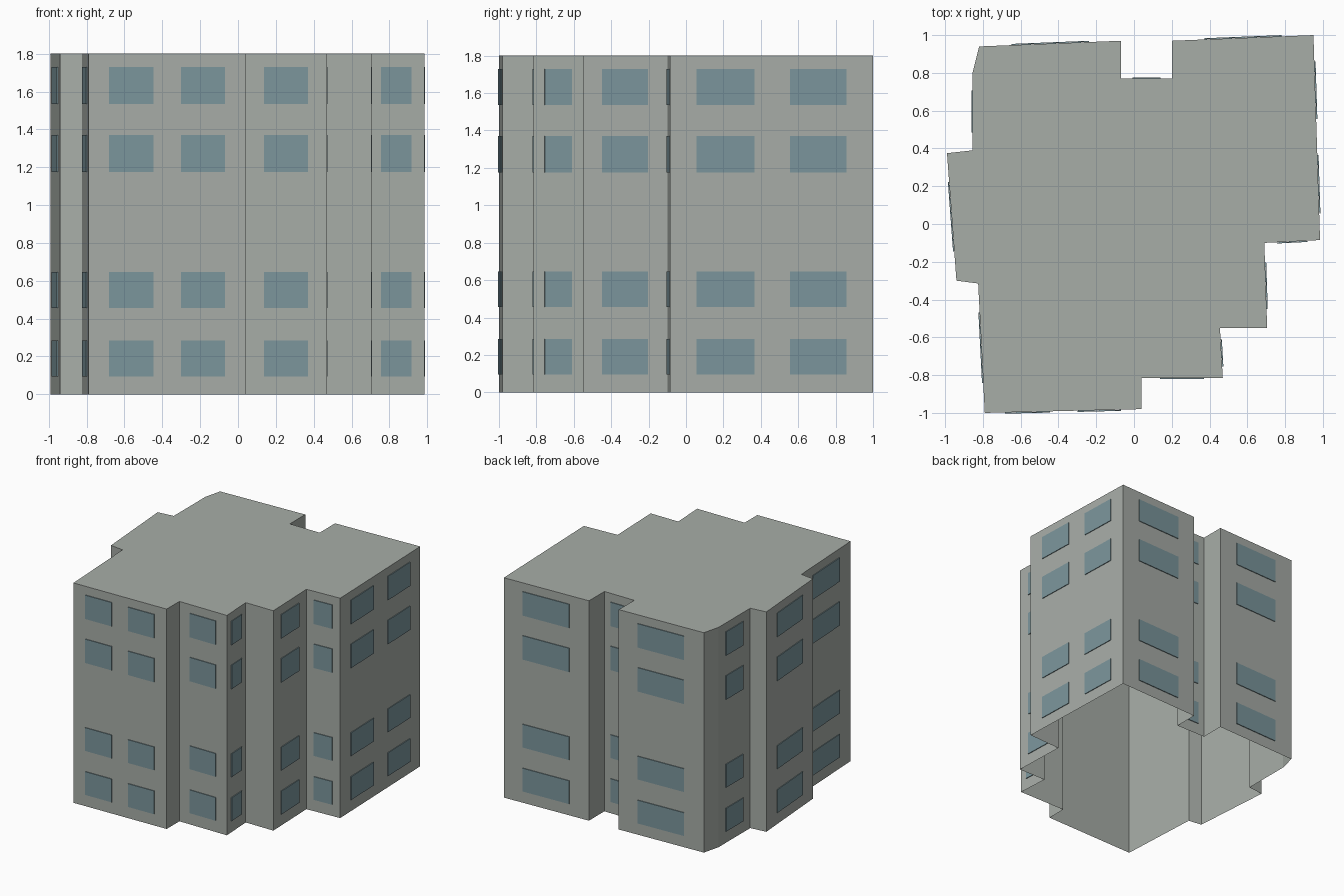
import bpy
import bmesh
from mathutils import Matrix, Vector

# Remove the default object
default = bpy.data.objects.get("Cube")
if default:
    bpy.data.objects.remove(default, do_unlink=True)

HEIGHT = 1.8
PLATE = 0.006

# Footprint corners, clockwise from the back; each entry is the corner
# and the number of window columns on the wall that starts there
FOOTPRINT = [
    (-0.82, 0.94, 1), (-0.07, 0.97, 0), (-0.07, 0.77, 1), (0.2, 0.77, 0),
    (0.2, 0.97, 1), (0.95, 1, 2), (0.985, -0.085, 1), (0.69, -0.1, 1),
    (0.705, -0.55, 0), (0.455, -0.55, 1), (0.47, -0.815, 1), (0.04, -0.815, 0),
    (0.04, -0.98, 2), (-0.79, -1, 1), (-0.825, -0.315, 0), (-0.94, -0.3, 1),
    (-0.99, 0.375, 0), (-0.855, 0.39, 1), (-0.855, 0.8, 0),
]

# Window spans along a wall (as fractions), by number of columns
COLUMNS = {0: [], 1: [(0.23, 0.775)], 2: [(0.13, 0.41), (0.585, 0.87)]}

# Bottom and top of each window row
ROWS = [(0.095, 0.285), (0.455, 0.645), (1.175, 1.37), (1.535, 1.73)]


def make_material(name, color):
    mat = bpy.data.materials.new(name)
    mat.use_nodes = True
    mat.diffuse_color = (*color, 1)
    for node in mat.node_tree.nodes:
        if node.type == "BSDF_PRINCIPLED":
            node.inputs["Base Color"].default_value = (*color, 1)
    return mat


def make_object(name, bm, mat):
    mesh = bpy.data.meshes.new(name)
    bm.to_mesh(mesh)
    bm.free()
    mesh.materials.append(mat)
    obj = bpy.data.objects.new(name, mesh)
    bpy.context.scene.collection.objects.link(obj)
    return obj


def add_plate(bm, start, end, span, row):
    """Thin box lying just outside the wall from start to end."""
    along = end - start
    direction = along.normalized()
    outward = Vector((-direction.y, direction.x, 0))
    center = start + along * (sum(span) / 2) + outward * (PLATE * 0.6)
    center.z = sum(row) / 2
    axes = Matrix((direction, outward, Vector((0, 0, 1)))).transposed().to_4x4()
    size = Matrix.Diagonal((along.length * (span[1] - span[0]), PLATE, row[1] - row[0], 1))
    bmesh.ops.create_cube(bm, size=1, matrix=Matrix.Translation(center) @ axes @ size)


wall_grey = make_material("wall grey", (0.39, 0.42, 0.39))
window_blue = make_material("window blue grey", (0.2, 0.305, 0.335))

corners = [Vector((x, y, 0)) for x, y, _ in FOOTPRINT]
count = len(corners)

# Building shell: outer walls and flat roof, open underneath
shell = bmesh.new()
low = [shell.verts.new(c) for c in corners]
high = [shell.verts.new(c + Vector((0, 0, HEIGHT))) for c in corners]
for i in range(count):
    j = (i + 1) % count
    shell.faces.new((low[j], low[i], high[i], high[j]))
shell.faces.new(list(reversed(high)))
make_object("building_shell", shell, wall_grey)

# Window panes on every wall wide enough to have them
panes = bmesh.new()
for i, (_, _, columns) in enumerate(FOOTPRINT):
    for span in COLUMNS[columns]:
        for row in ROWS:
            add_plate(panes, corners[i], corners[(i + 1) % count], span, row)
make_object("window_panes", panes, window_blue)
